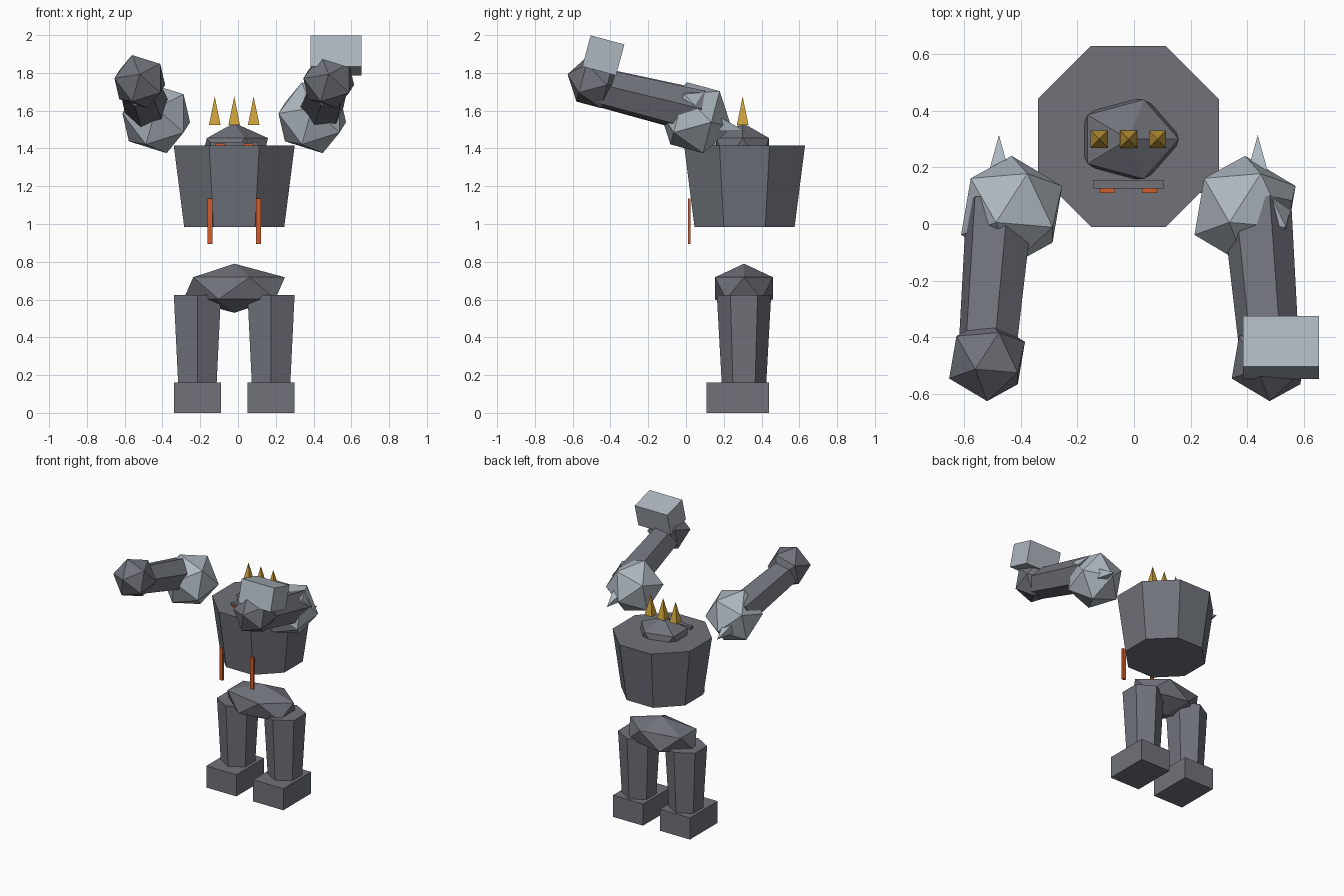
import bpy
from math import radians, cos, pi
from mathutils import Vector, Matrix

if "Cube" in bpy.data.objects:
    bpy.data.objects.remove(bpy.data.objects["Cube"], do_unlink=True)


def material(name, rgb):
    m = bpy.data.materials.new(name)
    m.use_nodes = True
    m.diffuse_color = (*rgb, 1)
    bsdf = next(n for n in m.node_tree.nodes if n.type == 'BSDF_PRINCIPLED')
    bsdf.inputs["Base Color"].default_value = (*rgb, 1)
    return m


IRON = material("dark iron", (0.16, 0.17, 0.195))
STEEL = material("pale steel", (0.42, 0.47, 0.52))
GOLD = material("gold", (0.62, 0.36, 0.045))
ORANGE = material("glowing orange", (0.65, 0.11, 0.025))


def finish(name, mat):
    ob = bpy.context.object
    ob.name = ob.data.name = name
    ob.data.materials.append(mat)
    return ob


def box(name, mat, centre, size, tilt=0):
    bpy.ops.mesh.primitive_cube_add(size=1, location=centre, rotation=(tilt, 0, 0))
    bpy.context.object.scale = size
    return finish(name, mat)


def ball(name, mat, centre, radii, tilt=0):
    bpy.ops.mesh.primitive_ico_sphere_add(subdivisions=1, radius=1, location=centre,
                                          rotation=(tilt, 0, 0))
    bpy.context.object.scale = radii
    return finish(name, mat)


def taper(name, mat, sides, start, end, r_start, r_end, roll=0):
    """Tapered prism or spike running from start to end."""
    start, end = Vector(start), Vector(end)
    axis = end - start
    bpy.ops.mesh.primitive_cone_add(vertices=sides, radius1=r_start, radius2=r_end,
                                    depth=axis.length)
    ob = finish(name, mat)
    turn = Vector((0, 0, 1)).rotation_difference(axis).to_matrix().to_4x4()
    ob.matrix_world = (Matrix.Translation((start + end) / 2) @ turn
                       @ Matrix.Rotation(roll, 4, 'Z'))
    return ob


CX, CY = -0.02, 0.31      # body axis
SWING = radians(-105)     # arms raised forward

# Torso, pelvis and head
octa = 1 / cos(pi / 8)
taper("torso", IRON, 8, (CX, CY, 0.985), (CX, CY, 1.415),
      0.265 * octa, 0.32 * octa, pi / 8)
ball("pelvis", IRON, (CX, CY - 0.003, 0.66), (0.30, 0.18, 0.13))
ball("head", IRON, (CX, 0.30, 1.39), (0.20, 0.165, 0.145))

# Face plate and crown
box("visor", IRON, (CX, 0.14, 1.405), (0.25, 0.03, 0.06))
for i in (-1, 0, 1):
    x = CX + i * 0.103
    taper(f"crown_spike_{i + 2}", GOLD, 4, (x, 0.30, 1.525), (x, 0.30, 1.675),
          0.043, 0, pi / 4)

for side, s in (("left", 1), ("right", -1)):
    # Eyes and chest strips
    box(f"{side}_eye", ORANGE, (CX + s * 0.075, 0.118, 1.405), (0.052, 0.016, 0.04))
    box(f"{side}_chest_strip", ORANGE, (CX + s * 0.1275, 0.017, 1.015),
        (0.027, 0.015, 0.24))

    # Legs and feet
    x = CX + s * 0.195
    taper(f"{side}_leg", IRON, 6, (x, CY - 0.003, 0.16), (x, CY - 0.003, 0.625),
          0.118, 0.144)
    box(f"{side}_foot", IRON, (x, 0.274, 0.081), (0.25, 0.33, 0.162))

    # Arms with spiked shoulders
    x = CX + s * 0.413
    shoulder = Vector((x, 0.048, 1.5625))
    ball(f"{side}_shoulder", STEEL, shoulder, (0.2, 0.2, 0.2), SWING)
    back = Matrix.Rotation(SWING, 3, 'X') @ Vector((0, 0, 1))
    root = shoulder + Vector((s * 0.045, 0, 0))
    taper(f"{side}_shoulder_spike", STEEL, 4, root + back * 0.12, root + back * 0.276,
          0.055, 0, pi / 4)
    taper(f"{side}_arm", IRON, 6, (CX + s * 0.455, 0.07, 1.595),
          (CX + s * 0.50, -0.46, 1.725), 0.123, 0.106, radians(30 + 12))
    ball(f"{side}_fist", IRON, (CX + s * 0.50, -0.482, 1.754), (0.15, 0.15, 0.15), SWING)

# Block carried on the left fist
box("hammer_block", STEEL, (0.52, -0.4375, 1.8925), (0.27, 0.185, 0.17), SWING + pi / 2)
